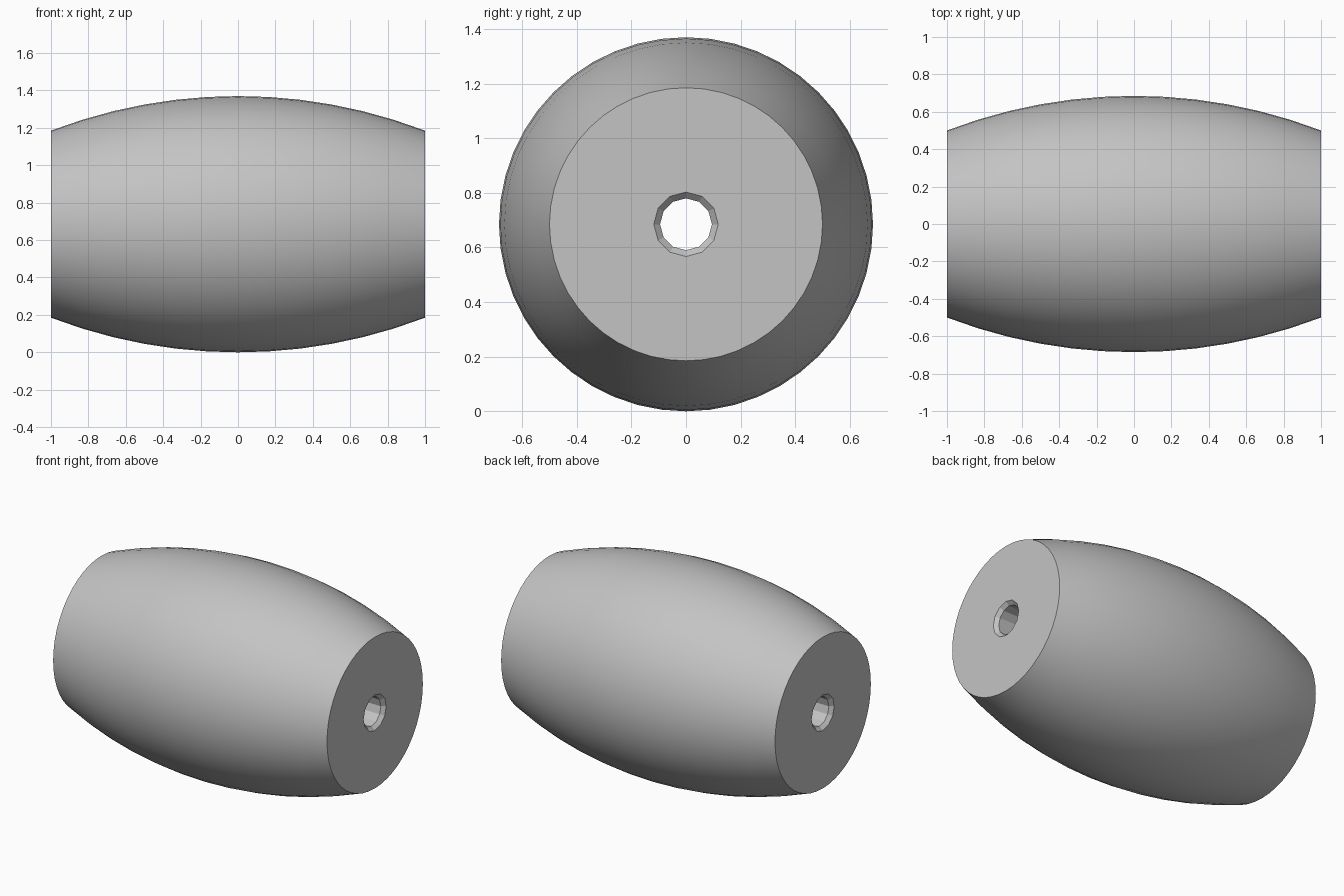
import bpy, bmesh, math

if "Cube" in bpy.data.objects:
    bpy.data.objects.remove(bpy.data.objects["Cube"], do_unlink=True)

HALF, R_MID, R_END = 1.0, 0.685, 0.5
R_BORE, R_RIM, BEVEL = 0.095, 0.118, 0.023
SIDES, STEPS, BORE_SIDES = 48, 12, 12

grey = bpy.data.materials.new("light grey")
grey.use_nodes = True
colour = (0.55, 0.55, 0.55, 1)
grey.diffuse_color = colour
grey.node_tree.nodes["Principled BSDF"].inputs["Base Color"].default_value = colour

bm = bmesh.new()


def revolve(profile, sides, smooth):
    """Spin (x, radius) points around the x axis; return the two end loops."""
    rings = []
    for x, r in profile:
        angles = [2 * math.pi * i / sides for i in range(sides)]
        rings.append([bm.verts.new((x, r * math.cos(a), R_MID + r * math.sin(a))) for a in angles])
    for a, b in zip(rings, rings[1:]):
        for i in range(sides):
            j = (i + 1) % sides
            bm.faces.new((a[i], a[j], b[j], b[i])).smooth = smooth
    return rings[0], rings[-1]


# Bulging outer wall: a circular arc
sag = R_MID - R_END
arc = (HALF ** 2 + sag ** 2) / (2 * sag)
xs = [HALF * (2 * i / STEPS - 1) for i in range(STEPS + 1)]
wall = revolve([(x, R_MID - arc + math.sqrt(arc ** 2 - x ** 2)) for x in xs], SIDES, True)

# Through bore with chamfered rims
bore = revolve([(-HALF, R_RIM), (BEVEL - HALF, R_BORE),
                (HALF - BEVEL, R_BORE), (HALF, R_RIM)], BORE_SIDES, False)

# Flat ends between wall and bore
for outer, inner in zip(wall, bore):
    edges = [bm.edges.get((loop[i - 1], loop[i])) for loop in (outer, inner) for i in range(len(loop))]
    bmesh.ops.triangle_fill(bm, edges=edges, use_beauty=True)
    for e in edges:
        e.smooth = False

bmesh.ops.recalc_face_normals(bm, faces=bm.faces)
mesh = bpy.data.meshes.new("barrel_bead")
bm.to_mesh(mesh)
bm.free()
mesh.materials.append(grey)
bead = bpy.data.objects.new("barrel_bead", mesh)
bpy.context.collection.objects.link(bead)
